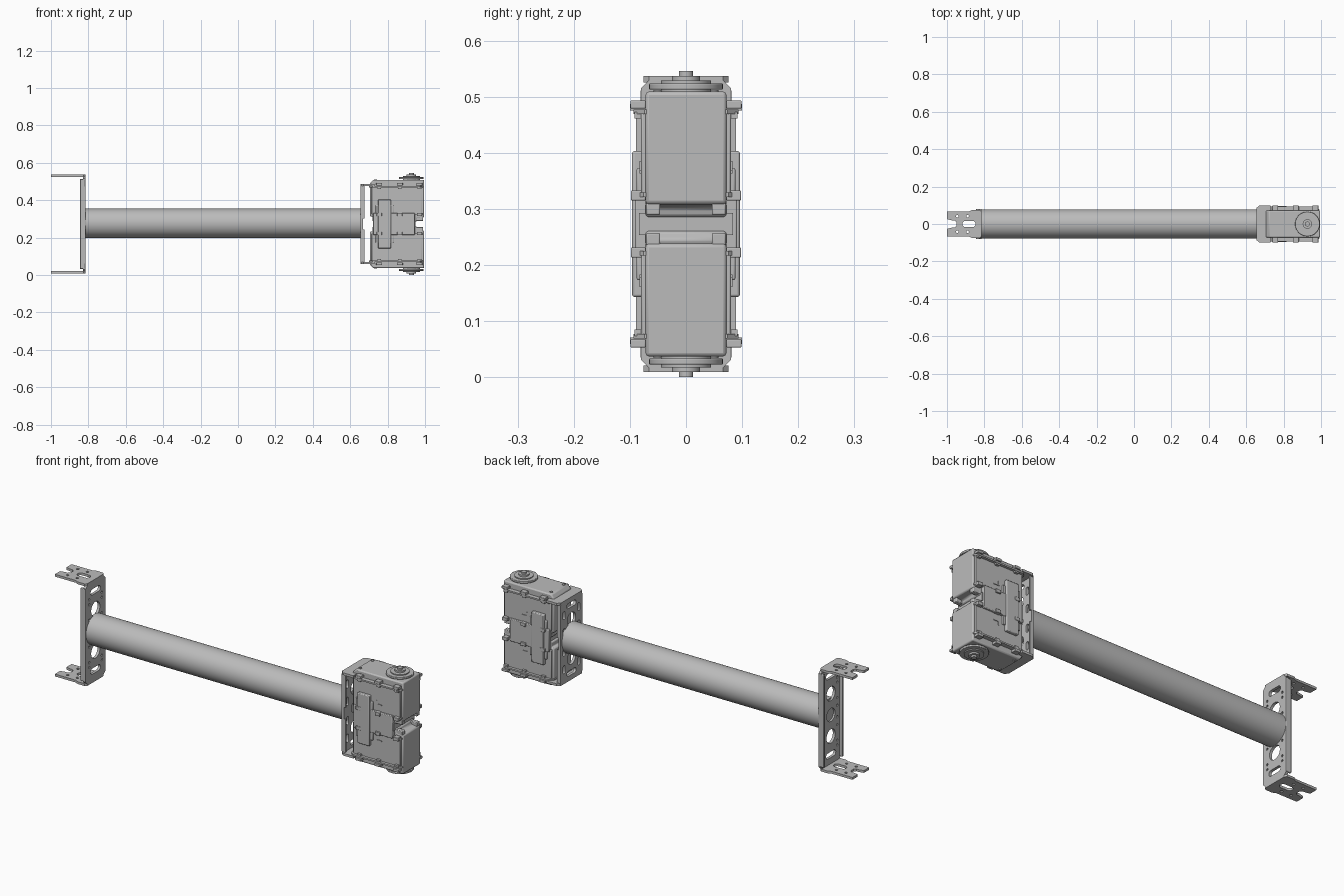
import bpy, bmesh, math
from mathutils import Matrix, Vector

if "Cube" in bpy.data.objects:
    bpy.data.objects.remove(bpy.data.objects["Cube"])

MID = 0.273  # height of the symmetry plane
grey = bpy.data.materials.new("machined grey")
grey.use_nodes = True
grey.diffuse_color = (0.5, 0.5, 0.5, 1)
grey.node_tree.nodes["Principled BSDF"].inputs["Base Color"].default_value = (0.5, 0.5, 0.5, 1)

AXES = {"X": ((0, 1, 0), (0, 0, 1)), "Y": ((1, 0, 0), (0, 0, 1)), "Z": ((1, 0, 0), (0, 1, 0))}


def finish(name, mesh, bevel=0):
    mesh.materials.clear()
    mesh.materials.append(grey)
    ob = bpy.data.objects.new(name, mesh)
    bpy.context.collection.objects.link(ob)
    ob.location.z = MID
    if bevel:
        mod = ob.modifiers.new("soft edges", "BEVEL")
        mod.width, mod.segments, mod.limit_method = bevel, 2, "ANGLE"
    bpy.ops.object.select_all(action="DESELECT")
    ob.select_set(True)
    bpy.context.view_layer.objects.active = ob
    bpy.ops.object.shade_smooth_by_angle(angle=math.radians(35))
    return ob


def plate(name, axis, at, thick, outline, holes=(), bevel=0):
    """Filled outline with holes, extruded about `at` along an axis."""
    curve = bpy.data.curves.new(name, "CURVE")
    curve.dimensions, curve.fill_mode, curve.extrude = "2D", "BOTH", thick / 2
    for loop in [outline, *holes]:
        s = curve.splines.new("POLY")
        s.points.add(len(loop) - 1)
        for p, (u, v) in zip(s.points, loop):
            p.co = (u, v, 0, 1)
        s.use_cyclic_u = True
    tmp = bpy.data.objects.new("tmp", curve)
    bpy.context.collection.objects.link(tmp)
    mesh = bpy.data.meshes.new_from_object(tmp.evaluated_get(bpy.context.evaluated_depsgraph_get()))
    bpy.data.objects.remove(tmp)
    u, v = (Vector(a) for a in AXES[axis])
    m = Matrix((u, v, u.cross(v))).transposed().to_4x4()
    m.translation = Vector([at if a == axis else 0 for a in "XYZ"])
    mesh.transform(m)
    bm = bmesh.new()
    bm.from_mesh(mesh)
    bmesh.ops.remove_doubles(bm, verts=bm.verts, dist=1e-5)
    bmesh.ops.dissolve_limit(bm, angle_limit=0.01, verts=bm.verts, edges=bm.edges) if not holes else None
    bmesh.ops.recalc_face_normals(bm, faces=bm.faces)
    bm.to_mesh(mesh)
    bm.free()
    return finish(name, mesh, bevel)


def box(name, x, y, z, bevel=0):
    return plate(name, "Z", sum(z) / 2, abs(z[1] - z[0]), rect(*x, *y), bevel=bevel)


def rect(x0, x1, y0, y1, cut=0):
    if not cut:
        return [(x0, y0), (x1, y0), (x1, y1), (x0, y1)]
    return [(x0 + cut, y0), (x1 - cut, y0), (x1, y0 + cut), (x1, y1 - cut),
            (x1 - cut, y1), (x0 + cut, y1), (x0, y1 - cut), (x0, y0 + cut)]


def slot(u, v, r, du=0, dv=0, n=24):
    """Circle, or a rounded slot when stretched by du or dv."""
    pts = []
    for i in range(n):
        a = math.tau * (i + 0.5) / n
        c, s = math.cos(a), math.sin(a)
        pts.append((u + r * c + math.copysign(du, c), v + r * s + math.copysign(dv, s)))
    return pts


def cylinder(name, axis, centre, r, length, n=48, bevel=0):
    c = Vector(centre)
    k = "XYZ".index(axis)
    u, v = [c[i] for i in range(3) if i != k]
    return plate(name, axis, c[k], length, slot(u, v, r, n=n), bevel=bevel)


# Long tube
cylinder("tube", "X", (-0.08, 0, 0.004), 0.078, 1.48, n=64)

# End bracket: perforated web, folded lips and two notched arms
web_holes = [slot(0, 0, 0.034)]
for s in (-1, 1):
    web_holes += [slot(0, s * 0.11, 0.036), slot(0, s * 0.205, 0.015, du=0.025)]
    for t in (-1, 1):
        web_holes += [slot(t * 0.052, s * h, 0.006, n=10) for h in (0.03, 0.07, 0.15, 0.175)]
plate("bracket_web", "X", -0.822, 0.014, rect(-0.08, 0.08, -0.262, 0.262, 0.02), web_holes)
for s, side in ((-1, "front"), (1, "back")):
    box(f"bracket_lip_{side}", (-0.845, -0.815), (s * 0.07, s * 0.081), (-0.24, 0.24), 0.003)
arm = [(-1, -0.068), (-0.88, -0.068), (-0.865, -0.076), (-0.825, -0.076), (-0.815, -0.066)]
arm += [(x, -y) for x, y in reversed(arm)]
arm += [(-1, 0.026), (-0.975, 0.02), (-0.96, 0.02), (-0.95, 0.01),
        (-0.95, -0.01), (-0.96, -0.02), (-0.975, -0.02), (-1, -0.026)]
arm_holes = [slot(-0.882, 0, 0.017, du=0.018)]
arm_holes += [slot(x, y, 0.007, n=10) for x in (-0.945, -0.89) for y in (-0.042, 0.042)]
for s, end in ((-1, "lower"), (1, "upper")):
    plate(f"bracket_arm_{end}", "Z", s * 0.258, 0.012, arm, arm_holes)

# Mounting frame between tube and motors
frame_holes = [slot(0, 0, 0.03)]
for s in (-1, 1):
    frame_holes += [slot(0, s * 0.1, 0.034), slot(0, s * 0.175, 0.013, du=0.025)]
    frame_holes += [slot(t * 0.06, s * h, 0.009, dv=0.012, n=16)
                    for t in (-1, 1) for h in (0.05, 0.14)]
plate("frame_web", "X", 0.662, 0.014, rect(-0.088, 0.088, -0.21, 0.21, 0.01), frame_holes)
frame_arm = [(0.655, -0.085), (0.67, -0.1), (0.73, -0.1), (0.73, 0.1), (0.67, 0.1), (0.655, 0.085)]
for s, end in ((-1, "lower"), (1, "upper")):
    plate(f"frame_arm_{end}", "Z", s * 0.208, 0.012, frame_arm)
    for t, side in ((-1, "front"), (1, "back")):
        box(f"frame_lip_{end}_{side}", (0.656, 0.677), (t * 0.08, t * 0.089), (s * 0.03, s * 0.21))

# Two mirrored motors
body = [(0.705, 0.04), (0.705, 0.215), (0.722, 0.236), (0.995, 0.236), (0.995, 0.036),
        (0.96, 0.03), (0.955, 0.012), (0.72, 0.012), (0.72, 0.04)]
for s, end in ((-1, "lower"), (1, "upper")):
    plate(f"motor_body_{end}", "Y", 0, 0.144, [(x, s * z) for x, z in body], bevel=0.006)
    box(f"motor_case_{end}", (0.715, 0.985), (-0.08, 0.08), (s * 0.05, s * 0.2), 0.003)
    # Rims with mounting lugs
    plate(f"motor_rim_{end}", "Z", s * 0.2, 0.008, rect(0.7, 0.993, -0.094, 0.094, 0.02))
    plate(f"inner_rim_{end}", "Z", s * 0.052, 0.008, rect(0.72, 0.99, -0.086, 0.086, 0.01))
    for t, side in ((-1, "front"), (1, "back")):
        for i, x in enumerate((0.755, 0.865, 0.97)):
            box(f"outer_lug_{end}_{side}_{i}", (x - 0.016, x + 0.016), (t * 0.072, t * 0.099),
                (s * 0.206, s * 0.22), 0.002)
            box(f"outer_clip_{end}_{side}_{i}", (x - 0.01, x + 0.01), (t * 0.072, t * 0.092),
                (s * 0.188, s * 0.2))
            box(f"inner_lug_{end}_{side}_{i}", (x - 0.014, x + 0.014), (t * 0.072, t * 0.098),
                (s * 0.042, s * 0.06), 0.002)
        box(f"inner_foot_{end}_{side}", (0.95, 0.99), (t * 0.046, t * 0.071), (s * 0.016, s * 0.04), 0.003)
        # Small raised corner mark on the case
        box(f"case_ridge_{end}_{side}", (0.85, 0.88), (t * 0.078, t * 0.083), (s * 0.09, s * 0.095))
        box(f"case_tick_{end}_{side}", (0.85, 0.855), (t * 0.078, t * 0.083), (s * 0.09, s * 0.112))
    # Output disc, hub and screw
    cylinder(f"horn_disc_{end}", "Z", (0.927, 0, s * 0.245), 0.066, 0.011, bevel=0.002)
    cylinder(f"horn_core_{end}", "Z", (0.927, 0, s * 0.243), 0.045, 0.025)
    cylinder(f"horn_hub_{end}", "Z", (0.927, 0, s * 0.255), 0.025, 0.018)
    cylinder(f"horn_screw_{end}", "Z", (0.927, 0, s * 0.26), 0.013, 0.026, n=24)
    for i, (x, y) in enumerate(((0.735, 0.05), (0.735, -0.05))):
        cylinder(f"cap_screw_{end}_{i}", "Z", (x, y, s * 0.236), 0.008, 0.006, n=12)

# Side covers and the band joining the motors
box("centre_link", (0.73, 0.95), (-0.084, 0.084), (-0.02, 0.02))
for t, side in ((-1, "front"), (1, "back")):
    box(f"joining_band_{side}", (0.722, 0.945), (t * 0.07, t * 0.091), (-0.058, 0.058), 0.003)
    box(f"cable_cover_{side}", (0.748, 0.818), (t * 0.07, t * 0.096), (-0.13, 0.13), 0.004)
    for s, end in ((-1, "lower"), (1, "upper")):
        box(f"cover_step_{end}_{side}", (0.735, 0.832), (t * 0.07, t * 0.088), (s * 0.05, s * 0.1), 0.003)
